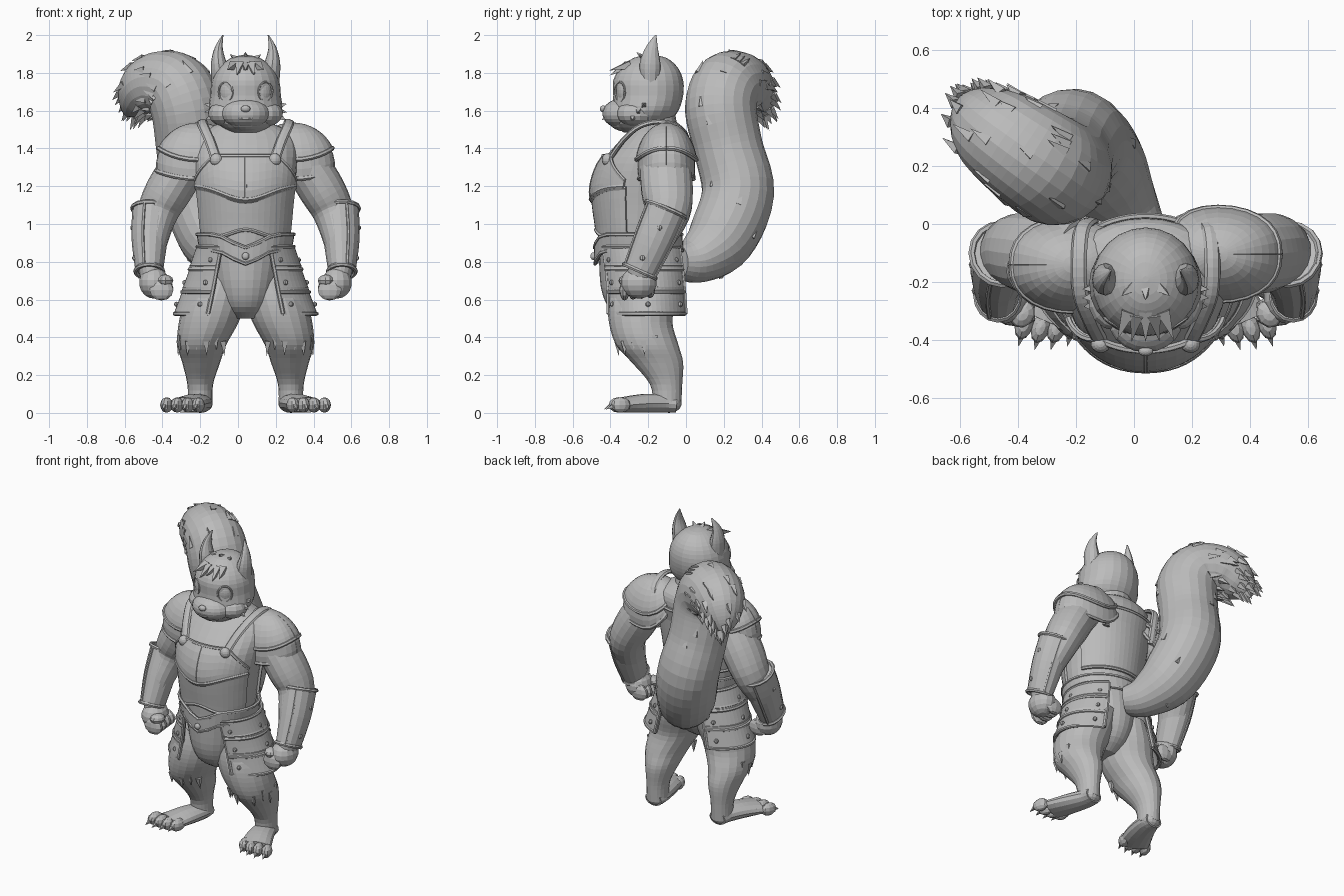
import bpy, bmesh, math, random
from mathutils import Vector, Matrix

if "Cube" in bpy.data.objects:
    bpy.data.objects.remove(bpy.data.objects["Cube"], do_unlink=True)
random.seed(4)
CX = 0.04  # body midline
PI = math.pi

grey = bpy.data.materials.new("plain_grey")
grey.use_nodes = True
tone = (0.5, 0.5, 0.5, 1)
grey.diffuse_color = tone
for node in grey.node_tree.nodes:
    if node.type == 'BSDF_PRINCIPLED':
        node.inputs["Base Color"].default_value = tone


def from_bmesh(name, bm):
    bmesh.ops.recalc_face_normals(bm, faces=bm.faces)
    mesh = bpy.data.meshes.new(name)
    bm.to_mesh(mesh)
    bm.free()
    mesh.materials.append(grey)
    ob = bpy.data.objects.new(name, mesh)
    bpy.context.scene.collection.objects.link(ob)
    return ob


def build(name, verts, faces):
    bm = bmesh.new()
    vs = [bm.verts.new(v) for v in verts]
    for f in faces:
        bm.faces.new([vs[i] for i in f])
    return from_bmesh(name, bm)


def spline(pts, n):
    # Catmull-Rom through tuples of any length
    out, last = [], len(pts) - 1
    for i in range(last):
        a, b, c, d = pts[max(i - 1, 0)], pts[i], pts[i + 1], pts[min(i + 2, last)]
        for k in range(n):
            t = k / n
            out.append([q + t / 2 * (r - p + t * (2 * p - 5 * q + 4 * r - s + t * (3 * (q - r) + s - p)))
                        for p, q, r, s in zip(a, b, c, d)])
    return out + [list(pts[last])]


def tube(name, ctrl, sides=16, n=4, level=False):
    # ctrl: x, y, z, two radii; level keeps every ring horizontal
    path = spline(ctrl, n)
    pos = [Vector(p[:3]) for p in path]
    frames, verts, u = [], [], Vector((1, 0, 0))
    for i, p in enumerate(path):
        t = (pos[min(i + 1, len(pos) - 1)] - pos[max(i - 1, 0)]).normalized()
        if level:
            t = Vector((0, 0, 1))
        if i == 0 and abs(t.x) > 0.9:
            u = Vector((0, 0, 1))
        u = (u - t * u.dot(t)).normalized()
        v = t.cross(u)
        frames.append((pos[i], t, u.copy(), v, p[3]))
        for k in range(sides):
            a = 2 * PI * k / sides
            verts.append(pos[i] + u * p[3] * math.cos(a) + v * p[4] * math.sin(a))
    faces = [(i * sides + k, i * sides + (k + 1) % sides, (i + 1) * sides + (k + 1) % sides, (i + 1) * sides + k)
             for i in range(len(path) - 1) for k in range(sides)]
    faces += [tuple(range(sides)), tuple(range(len(verts) - sides, len(verts)))]
    build(name, verts, faces)
    return frames, verts


def trim(name, pts, r=0.012):
    tube(name, [(*p, r, r) for p in pts], 6, 1)


def grid(name, func, na, nb, thick=0.02):
    verts = [func(i / na, j / nb) for i in range(na + 1) for j in range(nb + 1)]
    w = nb + 1
    ob = build(name, verts, [(i * w + j, i * w + j + 1, (i + 1) * w + j + 1, (i + 1) * w + j)
                             for i in range(na) for j in range(nb)])
    mod = ob.modifiers.new("thickness", 'SOLIDIFY')
    mod.thickness, mod.offset = thick, 0


def surface(rings):
    # point on a stack of ellipses; angle zero is the front
    dense = spline(rings, 6)

    def at(a, z, off=0.0):
        z = min(max(z, dense[0][2]), dense[-1][2])
        for lo, hi in zip(dense, dense[1:]):
            if lo[2] <= z <= hi[2]:
                break
        t = (z - lo[2]) / (hi[2] - lo[2])
        x, y, _, rx, ry = [p + (q - p) * t for p, q in zip(lo, hi)]
        return Vector((x + (rx + off) * math.sin(a), y - (ry + off) * math.cos(a), z))
    return at


def plate(name, at, a0, a1, low, high, off, na=20):
    def point(s, t):
        a = a0 + (a1 - a0) * s
        return at(a, low(a) + (high(a) - low(a)) * t, off)
    grid(name, point, na, 5)
    for edge, f in (("lower", low), ("upper", high)):
        angles = [a0 + (a1 - a0) * i / 24 for i in range(25)]
        trim(name + "_" + edge + "_trim", [at(a, f(a), off + 0.006) for a in angles], 0.011)


def blob(name, loc, size, turn=0, seg=14):
    bm = bmesh.new()
    mat = Matrix.Translation(loc) @ Matrix.Rotation(turn, 4, 'Z') @ Matrix.Diagonal((*size, 1))
    bmesh.ops.create_uvsphere(bm, u_segments=seg, v_segments=seg * 2 // 3, radius=1, matrix=mat)
    return from_bmesh(name, bm)


def spikes(name, items):
    # items: base, direction, length, radius
    verts, faces = [], []
    for base, d, length, r in items:
        base, d = Vector(base), Vector(d).normalized()
        u = d.orthogonal().normalized()
        v = d.cross(u)
        b = len(verts)
        verts += [base + u * r, base + v * r, base - u * r, base - v * r, base + d * length]
        faces += [(b + k, b + (k + 1) % 4, b + 4) for k in range(4)] + [(b + 3, b + 2, b + 1, b)]
    build(name, verts, faces)


# Torso and pelvis
TORSO = [(CX, -.25, .5, .07, .08), (CX, -.25, .56, .13, .16), (CX, -.245, .66, .17, .205),
         (CX, -.245, .8, .205, .215), (CX, -.255, .95, .235, .21), (CX, -.255, 1.1, .25, .23),
         (CX, -.25, 1.2, .262, .24), (CX, -.225, 1.32, .275, .225), (CX, -.175, 1.42, .275, .195),
         (CX, -.15, 1.49, .23, .155), (CX, -.16, 1.54, .12, .11)]
tube("torso", TORSO, 28, 3, True)
body = surface(TORSO)

# Cuirass, belt and seams
chest_low = lambda a: 1.2 - .07 * math.exp(-(a / .6) ** 2)
plate("breastplate", body, -1.25, 1.25, chest_low, lambda a: 1.36 - .2 * max(0, abs(a) - .6), .01)
plate("backplate", body, PI - 1.2, PI + 1.2, lambda a: 1.0, lambda a: 1.4, .004)
plate("abdomen_plate", body, -1.3, 1.3, lambda a: .93 + .04 * math.exp(-(a / .4) ** 2), lambda a: chest_low(a) - .01, .004)
belt_low = lambda a: .86 - .07 * math.exp(-(a / .4) ** 2)
plate("belt", body, -PI, PI, belt_low, lambda a: belt_low(a) + .085, .015, 40)
trim("breastplate_ridge", [body(0, 1.14 + .03 * i, .016) for i in range(8)], .008)
blob("belt_stud", body(0, .83, .03), (.02, .015, .02))

# Head
HEAD = [(CX, -.25, 1.485, .08, .08), (CX, -.24, 1.53, .145, .145), (CX, -.215, 1.6, .193, .175),
        (CX, -.2, 1.68, .187, .185), (CX, -.2, 1.76, .178, .185), (CX, -.195, 1.83, .14, .15),
        (CX, -.19, 1.88, .075, .085), (CX, -.19, 1.895, .01, .01)]
tube("head", HEAD, 24, 3, True)
tube("neck", [(CX, -.16, 1.42, .15, .13), (CX, -.18, 1.6, .13, .12)], 20, 2, True)
blob("muzzle", (CX, -.335, 1.585), (.128, .108, .08), 0, 20)
blob("chin", (CX, -.32, 1.54), (.09, .085, .05))
blob("nose", (CX, -.438, 1.61), (.026, .018, .018))
trim("mouth", [(CX + .016 * i, -.44 + .0022 * i * i, 1.555 + .0009 * i * i) for i in range(-5, 6)], .004)

# Forelock and crown tufts
spikes("forelock", [((CX + .03 * i, -.3 - .01 * (i % 2), 1.84), (.15 * i, -.8, -.2 - .25 * (i % 2)), .11, .032)
                    for i in (-2, -1, 0, 1, 2)])
spikes("crown_tuft", [((CX + .035 * i, -.21, 1.865), (.5 * i, -.4, .35), .07, .03) for i in (-1, 0, 1)])

# Tail with fur tufts
TAIL = [(.03, -.04, .8, .09), (-.04, .06, .815, .13), (-.13, .185, .925, .18), (-.21, .275, 1.16, .192),
        (-.25, .225, 1.4, .183), (-.27, .185, 1.6, .19), (-.32, .21, 1.715, .186), (-.41, .27, 1.74, .175),
        (-.485, .325, 1.71, .155), (-.54, .375, 1.65, .11), (-.575, .41, 1.595, .05), (-.585, .42, 1.57, .01)]
frames, _ = tube("tail", [(*p, p[3]) for p in TAIL], 22, 5)
fur = []
for i, (c, t, u, v, r) in enumerate(frames):
    for k in range(5 if i > 28 else 1):
        if 6 < i < 52 and i % 2:
            a = random.uniform(0, 2 * PI)
            out = u * math.cos(a) + v * math.sin(a)
            fur.append((c + out * r * .93, t + out * .1, random.uniform(.06, .09), .024))
spikes("tail_fur", fur)

# Hip guard cone
hips = surface([(CX, -.205, .5, .375, .225), (CX, -.215, .7, .3, .22), (CX, -.24, .9, .23, .22)])

for s, side in ((1, "left"), (-1, "right")):
    def P(x, y, z, *r):
        return (CX + s * x, y, z, *r)

    def limb(name, pts, sides=16, n=4, level=False):
        return tube(side + "_" + name, [P(*p) for p in pts], sides, n, level)
    tag = side + "_"

    # Face details and ear
    blob(tag + "eye", P(.1, -.34, 1.7), (.04, .018, .048), s * .58)
    lid = [Vector((.044 * math.cos(a), -.01, .052 * math.sin(a))) for a in [PI * k / 9 for k in range(19)]]
    turn = Matrix.Rotation(s * .58, 3, 'Z')
    trim(tag + "eyelid", [turn @ q + Vector(P(.1, -.34, 1.7)) for q in lid], .006)
    limb("ear", [(.125, -.19, 1.76, .055, .052), (.142, -.19, 1.85, .042, .055), (.142, -.18, 1.93, .022, .033),
                 (.12, -.16, 2.0, .003, .004)], 12)
    blob(tag + "cheek", P(.1, -.265, 1.585), (.1, .105, .07))
    spikes(tag + "cheek_fur", [(P(.165, -.28 + .03 * k, 1.575 + .025 * k), (s, -.1, -.5 + .35 * k), .055, .032)
                               for k in range(3)])

    # Leg, foot and claws
    limb("leg", [(.12, -.21, .72, .12, .17), (.16, -.23, .6, .16, .18), (.195, -.24, .48, .158, .168),
                 (.232, -.205, .36, .13, .165), (.235, -.15, .265, .1, .135), (.24, -.105, .15, .068, .085),
                 (.24, -.1, .04, .065, .075)], 20, 4, True)
    limb("foot", [(.24, -.05, .045, .06, .045), (.245, -.12, .05, .072, .05), (.28, -.23, .05, .088, .05),
                  (.325, -.34, .042, .1, .04)], 14)
    blob(tag + "heel", P(.24, -.09, .045), (.065, .065, .045))
    for k in range(4):
        loc = P(.25 + .056 * k, -.345 - .012 * (k in (1, 2)), .042)
        blob(tag + "toe", loc, (.032, .055, .041), s * .3, 10)
        spikes(tag + "claw", [((loc[0] + s * .01, loc[1] - .035, .04), (s * .25, -1, -.5), .05, .018)])
    spikes(tag + "knee_fur", [(P(.22 + .13 * math.sin(a), -.215 - .15 * math.cos(a), .38 + .03 * (k % 2)),
                               (s * .1 * math.sin(a), .1, -1), .08, .022)
                              for k, a in enumerate([-.9 + .4 * j for j in range(8)])])

    # Layered hip guard
    for k, (z0, z1) in enumerate(((.76, .88), (.64, .78), (.525, .66))):
        plate(tag + "hip_guard", hips, s * .55, s * 2.6, lambda a: z0, lambda a: z1, .012 - .004 * k)
        for a in (.72, 1.6, 2.4):
            blob(tag + "hip_rivet", hips(s * a, z0 + .05, .018), (.014, .014, .014), 0, 8)
    for a in (.55, 2.6):
        trim(tag + "hip_guard_edge", [hips(s * a, .525 + .035 * k, .014) for k in range(11)])

    # Arm and bracer
    limb("arm", [(.22, -.11, 1.42, .11, .125), (.32, -.11, 1.31, .12, .135), (.405, -.1, 1.18, .122, .138),
                 (.465, -.1, 1.06, .108, .122), (.5, -.18, .9, .085, .1), (.505, -.24, .75, .06, .07),
                 (.48, -.25, .68, .05, .06)], 18)
    _, rings = limb("bracer", [(.495, -.105, 1.075, .105, .113), (.508, -.17, .92, .096, .108), (.51, -.245, .75, .073, .092)])
    for ring in (rings[:16], rings[-16:]):
        trim(tag + "bracer_rim", ring + ring[:2], .012)
    for k in (3, 13):
        trim(tag + "bracer_seam", rings[k if s > 0 else (24 - k) % 16::16], .009)
    for y, z in ((-.14, .98), (-.23, .82)):
        blob(tag + "bracer_rivet", P(.595 if z > .9 else .585, y, z), (.016, .016, .016), 0, 8)

    # Fist
    blob(tag + "palm", P(.485, -.25, .69), (.08, .095, .085))
    for k in range(4):
        blob(tag + "finger", P(.445, -.325 + .045 * k, .65 + .004 * k), (.066, .028, .055), 0, 10)
    blob(tag + "thumb", P(.425, -.31, .7), (.042, .05, .032), s * .5, 10)

    # Two-tier pauldron
    for tier, grow, outer, front, inner in (("lower", 0, 95, 106, 45), ("upper", .012, 64, 80, 40)):
        def dome(i, j, extra=0.0):
            a = 2 * PI * i
            c, d = math.cos(a), math.sin(a)
            p = math.radians((outer if c > 0 else inner) * c * c + front * d * d) * max(j, .02)
            y = math.copysign(abs(d) ** .85, d) * math.sin(p)
            g = grow + extra
            return Vector(P(.25 + math.sin(p) * c * (.215 + g), -.122 + s * .018 + y * (.143 + g),
                            1.3 + math.cos(p) * (.215 + g)))
        grid(tag + tier + "_pauldron", dome, 28, 8)
        trim(tag + tier + "_pauldron_rim", [dome(i / 28, 1, .006) for i in range(29)], .013)

    # Shoulder strap and stud
    strap = [(.155, -.405, 1.34), (.19, -.335, 1.44), (.225, -.24, 1.52), (.23, -.12, 1.54), (.22, -.02, 1.49),
             (.19, .01, 1.38), (.18, -.005, 1.25)]
    limb("shoulder_strap", [(*p, .028, .014) for p in strap], 8)
    blob(tag + "strap_stud", P(.155, -.415, 1.34), (.034, .03, .034))
